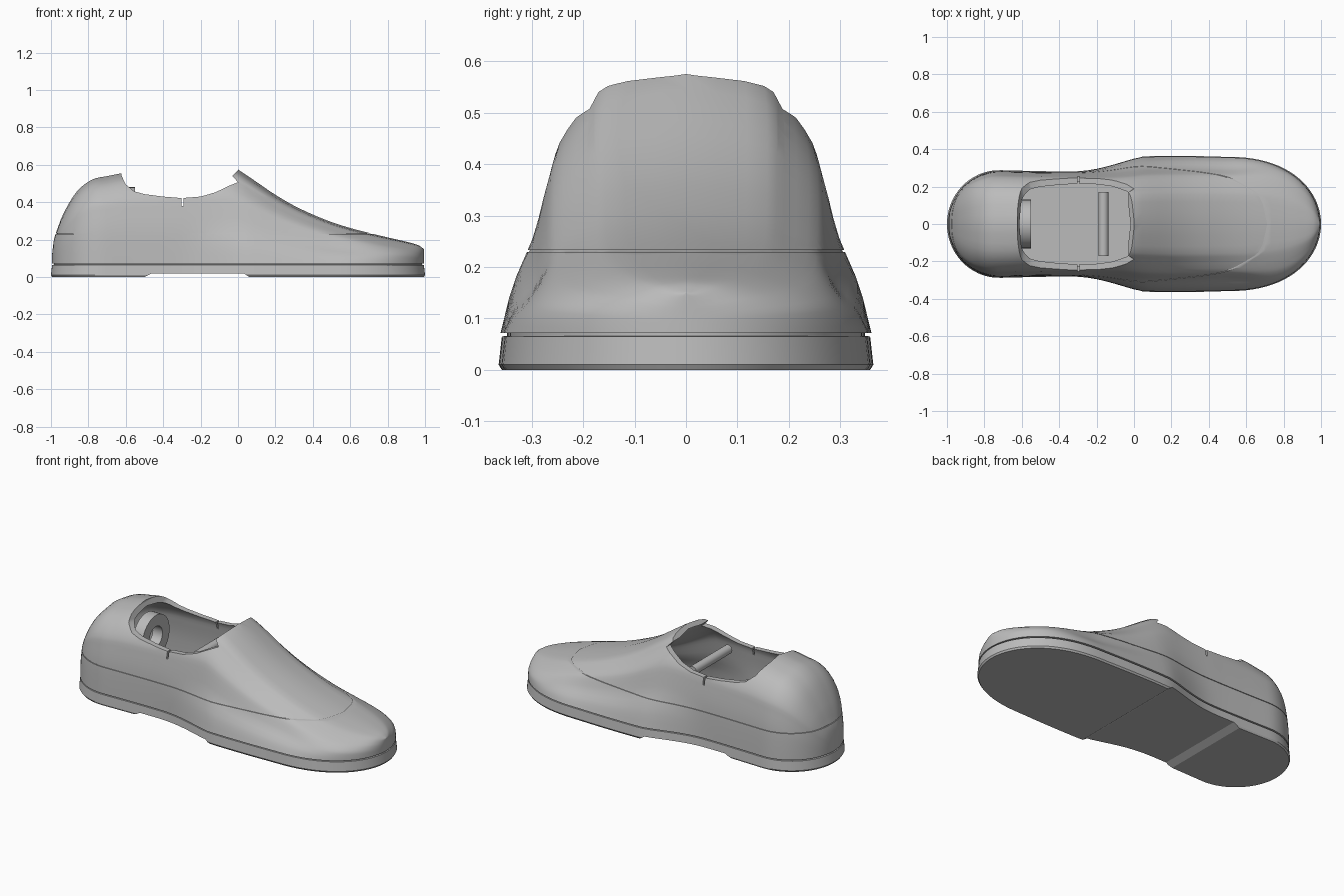
import bpy, math
from math import radians

if "Cube" in bpy.data.objects:
    bpy.data.objects.remove(bpy.data.objects["Cube"], do_unlink=True)

grey = bpy.data.materials.new("plain_grey")
grey.use_nodes = True
grey.diffuse_color = (0.5, 0.5, 0.5, 1)
grey.node_tree.nodes["Principled BSDF"].inputs["Base Color"].default_value = (0.5, 0.5, 0.5, 1)


def smooth(table, x):
    """Cubic interpolation through a list of (x, value) pairs."""
    x = min(max(x, table[0][0]), table[-1][0])
    i = next(k for k in range(len(table) - 1) if x <= table[k + 1][0])

    def slope(k):
        a, b = table[max(k - 1, 0)], table[min(k + 1, len(table) - 1)]
        return (b[1] - a[1]) / (b[0] - a[0])
    (x0, y0), (x1, y1) = table[i], table[i + 1]
    h = x1 - x0
    t = (x - x0) / h
    return ((1 + 2 * t) * (1 - t) ** 2 * y0 + t * (1 - t) ** 2 * h * slope(i)
            + t * t * (3 - 2 * t) * y1 + t * t * (t - 1) * h * slope(i + 1))


def make(name, verts, faces):
    mesh = bpy.data.meshes.new(name)
    mesh.from_pydata(verts, [], faces)
    mesh.materials.append(grey)
    ob = bpy.data.objects.new(name, mesh)
    bpy.context.scene.collection.objects.link(ob)
    return ob


def bridge(name, rings):
    """Closed solid through equal-length rings, capped at both ends."""
    n = len(rings[0])
    verts = [p for r in rings for p in r]
    faces = [(i * n + j, i * n + (j + 1) % n, (i + 1) * n + (j + 1) % n, (i + 1) * n + j)
             for i in range(len(rings) - 1) for j in range(n)]
    faces += [tuple(reversed(range(n))), tuple(range(len(verts) - n, len(verts)))]
    ob = make(name, verts, faces)
    bpy.context.view_layer.objects.active = ob
    bpy.ops.object.select_all(action='DESELECT')
    ob.select_set(True)
    bpy.ops.object.mode_set(mode='EDIT')
    bpy.ops.mesh.select_all(action='SELECT')
    bpy.ops.mesh.normals_make_consistent(inside=False)
    bpy.ops.object.mode_set(mode='OBJECT')
    return ob


def box(name, x, y, z):
    return bridge(name, [[(x[0], y[0], h), (x[1], y[0], h), (x[1], y[1], h), (x[0], y[1], h)]
                         for h in z])


def side_prism(name, profile):
    return bridge(name, [[(x, y, z) for x, z in profile] for y in (-0.6, 0.6)])


def cut(ob, *cutters):
    for c in cutters:
        mod = ob.modifiers.new("cut", 'BOOLEAN')
        mod.operation, mod.solver, mod.object = 'DIFFERENCE', 'EXACT', c
        bpy.context.view_layer.update()
        mesh = bpy.data.meshes.new_from_object(
            ob.evaluated_get(bpy.context.evaluated_depsgraph_get()))
        ob.modifiers.clear()
        ob.data = mesh
        bpy.data.objects.remove(c, do_unlink=True)


def finish(ob, angle=32):
    bpy.ops.object.select_all(action='DESELECT')
    ob.select_set(True)
    bpy.context.view_layer.objects.active = ob
    bpy.ops.object.shade_smooth_by_angle(angle=radians(angle))


# Plan half-width, ridge height and cross-section shapes
WAIST = [(-0.72, 0.285), (-0.5, 0.28), (-0.3, 0.28), (-0.2, 0.293), (-0.1, 0.318),
         (0, 0.347), (0.06, 0.358), (0.3, 0.36), (0.5, 0.355)]
RIDGE = [(-1, 0.12), (-0.99, 0.2), (-0.97, 0.26), (-0.95, 0.315), (-0.9, 0.41), (-0.85, 0.475),
         (-0.78, 0.523), (-0.7, 0.54), (-0.62, 0.555), (-0.3, 0.575), (-0.05, 0.595), (0, 0.575),
         (0.05, 0.542), (0.1, 0.508), (0.2, 0.44), (0.3, 0.382), (0.4, 0.335), (0.5, 0.295),
         (0.6, 0.263), (0.7, 0.237), (0.8, 0.213), (0.9, 0.19), (0.97, 0.17), (1, 0.15)]
LEVELS = (0, 0.2, 0.4, 0.6, 0.72, 0.86, 0.95, 1)
HEEL = (1, 0.99, 0.97, 0.92, 0.87, 0.7, 0.45, 0)
INSTEP = (1, 0.94, 0.83, 0.76, 0.7, 0.54, 0.4, 0)
TOE = (1, 0.99, 0.96, 0.85, 0.73, 0.56, 0.38, 0)
HALF = 18


def width(x):
    if x < -0.72:
        return 0.285 * math.sqrt(max(0, 1 - ((x + 0.72) / 0.28) ** 2))
    if x > 0.5:
        return 0.355 * math.sqrt(max(0, 1 - ((x - 0.5) / 0.5) ** 2.3))
    return smooth(WAIST, x)


def ramp(x, a, b):
    t = min(max((x - a) / (b - a), 0), 1)
    return t * t * (3 - 2 * t)


def stations(n):
    return [-math.cos(math.pi * i / n) for i in range(n + 1)]


def shoe_form(name, inset, base):
    """Upper volume lofted from heel to toe, shrunk by inset."""
    rings = []
    for x in stations(72):
        a, b = ramp(x, -0.35, 0.05), ramp(x, 0.5, 0.9)
        shape = [(h + (i - h) * a) * (1 - b) + t * b for h, i, t in zip(HEEL, INSTEP, TOE)]
        w = max(width(x), 0.006) * (1 - inset / 0.32)
        top = max(smooth(RIDGE, x) - inset, base + 0.008)
        side = []
        for k in range(HALF + 1):
            u = k / HALF * (len(LEVELS) - 1)
            side.append((max(smooth(list(enumerate(shape)), u), 0) * w,
                         base + (top - base) * smooth(list(enumerate(LEVELS)), u)))
        ring = side + [(-y, z) for y, z in side[-2::-1]]
        rings.append([(x * (0.994 - inset), y, z) for y, z in ring])
    return bridge(name, rings)


def outline(inset, z):
    xs = stations(64)
    pts = [(x, width(x) * 1.01) for x in xs] + [(x, -width(x) * 1.01) for x in xs[-2:0:-1]]
    return [(x * (1 - inset), y * (1 - inset / 0.35), z) for x, y in pts]


# Upper: hollow shell with foot opening, seam groove and slits
upper = shoe_form("upper", 0, 0.072)
opening = side_prism("opening_cutter", [
    (-0.622, 0.8), (-0.622, 0.54), (-0.6, 0.495), (-0.555, 0.458), (-0.5, 0.443), (-0.4, 0.43),
    (-0.3, 0.422), (-0.2, 0.43), (-0.12, 0.453), (-0.05, 0.487), (0, 0.507), (-0.03, 0.54),
    (0, 0.572), (0, 0.8)])
seam = box("seam_cutter", (-1.2, 1.2), (-0.6, 0.6), (0.229, 0.233))
cut(seam, shoe_form("seam_core", 0.006, 0.08))
cut(upper, shoe_form("cavity", 0.032, 0.1), opening, seam)
for s in (-1, 1):
    cut(upper,
        box("tongue_slot", (-0.06, 0.14), (s * 0.185 - 0.006, s * 0.185 + 0.006), (0.38, 0.65)),
        box("collar_slit", (-0.301, -0.291), (s * 0.25 - 0.06, s * 0.25 + 0.06), (0.38, 0.5)))
finish(upper)

# Sole: chamfered slab with a recessed welt and a raised arch
sole = bridge("sole", [outline(0.006, 0), outline(0, 0.01), outline(0.006, 0.065),
                       outline(0.016, 0.066), outline(0.016, 0.076)])
cut(sole, side_prism("arch_cutter", [(-0.5, -0.05), (-0.5, 0), (-0.46, 0.02),
                                     (0.03, 0.02), (0.06, 0), (0.06, -0.05)]))
finish(sole, 25)


# Internal fittings: heel ring and crossbar
def circle(radius, x, z, n=40):
    return [(x, radius * math.cos(2 * math.pi * i / n), z + radius * math.sin(2 * math.pi * i / n))
            for i in range(n)]


ring = bridge("heel_ring", [circle(0.13, x, 0.35) for x in (-0.615, -0.55)])
cut(ring, bridge("ring_hole", [circle(0.062, x, 0.35) for x in (-0.7, -0.5)]))
finish(ring)

bar = bridge("crossbar", [[(-0.163 + 0.027 * math.cos(math.pi * i / 12), y,
                            0.4 + 0.027 * math.sin(math.pi * i / 12)) for i in range(24)]
                          for y in (-0.172, 0.172)])
finish(bar)
